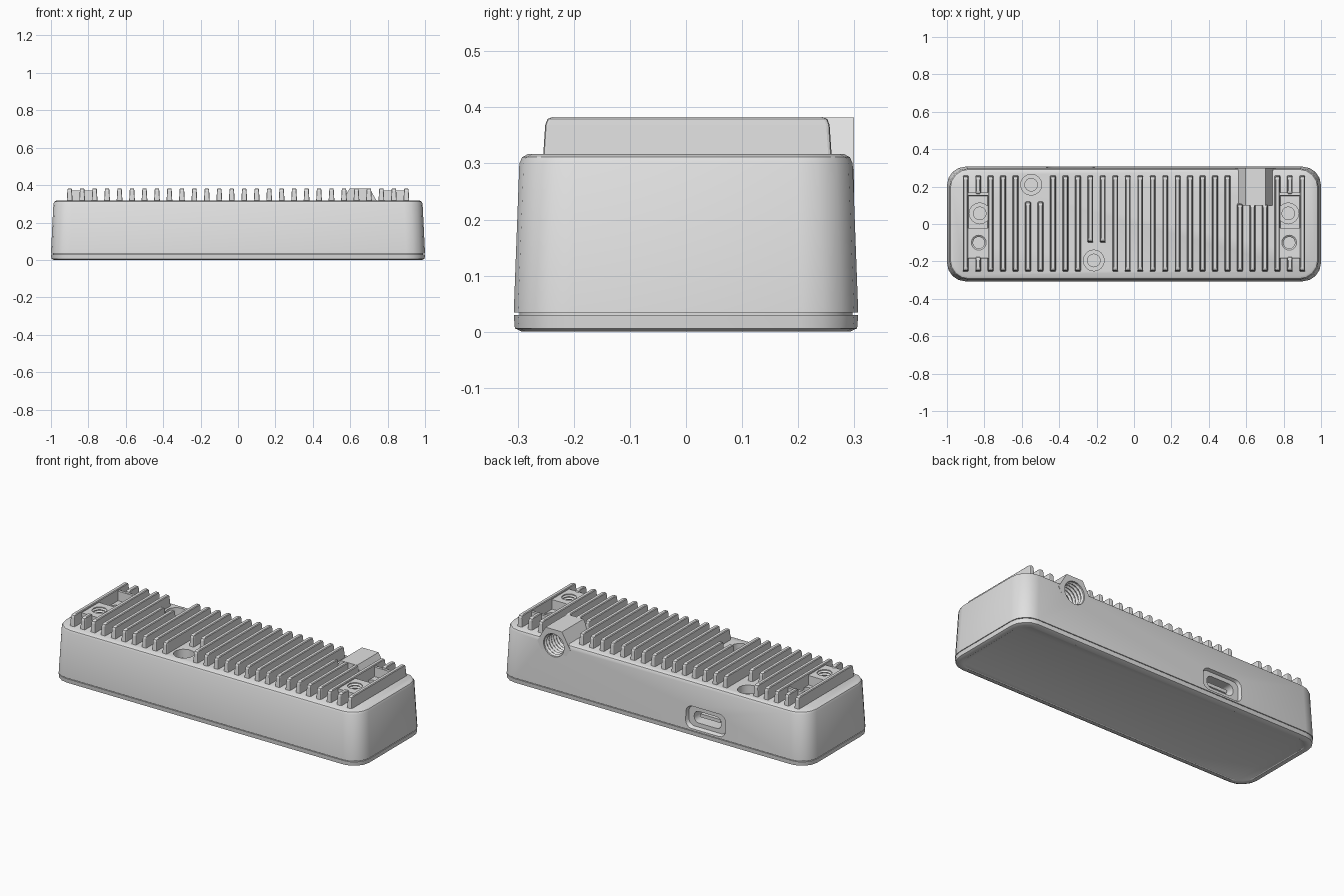
import bpy
import bmesh
import math
from mathutils import Matrix

old = bpy.data.objects.get("Cube")
if old:
    bpy.data.objects.remove(old, do_unlink=True)

# One plain metal colour
metal = bpy.data.materials.new("light_grey_metal")
metal.use_nodes = True
colour = (0.75, 0.75, 0.75, 1)
metal.diffuse_color = colour
metal.node_tree.nodes["Principled BSDF"].inputs["Base Color"].default_value = colour

TOP = 0.317        # top of the case
FIN_TOP = 0.383    # top of the cooling fins
PITCH = 1.8 / 27   # fin spacing
TO_BACK = Matrix.Rotation(-math.pi / 2, 4, "X")  # local z points to the back


def make(name, bm, matrix=Matrix()):
    bmesh.ops.recalc_face_normals(bm, faces=bm.faces)
    mesh = bpy.data.meshes.new(name)
    bm.to_mesh(mesh)
    bm.free()
    mesh.transform(matrix)
    mesh.materials.append(metal)
    obj = bpy.data.objects.new(name, mesh)
    bpy.context.collection.objects.link(obj)
    return obj


def loft(name, sections, segs=4, matrix=Matrix()):
    """Stack rounded rectangles given as (z, half x, half y, radius)."""
    bm = bmesh.new()
    rings = []
    for z, hx, hy, r in sections:
        ring = []
        for q, (sx, sy) in enumerate(((1, 1), (-1, 1), (-1, -1), (1, -1))):
            for k in range(segs + 1):
                a = (q + k / segs) * math.pi / 2
                ring.append(bm.verts.new((sx * (hx - r) + r * math.cos(a),
                                          sy * (hy - r) + r * math.sin(a), z)))
        rings.append(ring)
    n = len(rings[0])
    for low, high in zip(rings, rings[1:]):
        for i in range(n):
            j = (i + 1) % n
            bm.faces.new((low[i], low[j], high[j], high[i]))
    bm.faces.new(rings[0])
    bm.faces.new(rings[-1])
    return make(name, bm, matrix)


def cylinder(name, r, depth, matrix, sides=16):
    """Cylinder running from local z = 0 to z = depth."""
    bm = bmesh.new()
    bmesh.ops.create_cone(bm, cap_ends=True, segments=sides, radius1=r,
                          radius2=r, depth=depth,
                          matrix=Matrix.Translation((0, 0, depth / 2)))
    return make(name, bm, matrix)


def block(name, x, y0, y1, z0, z1, half):
    place = Matrix.Translation((x, (y0 + y1) / 2, 0))
    hy = (y1 - y0) / 2
    return loft(name, [(z0, half, hy, 0.004), (z1, half, hy - 0.002, 0.004)],
                1, place)


def cut(targets, cutter):
    cutter.hide_render = True
    for obj in targets:
        mod = obj.modifiers.new("cut", "BOOLEAN")
        mod.operation = "DIFFERENCE"
        mod.solver = "EXACT"
        mod.object = cutter
        bpy.context.view_layer.objects.active = obj
        bpy.ops.object.modifier_apply(modifier=mod.name)
    bpy.data.objects.remove(cutter, do_unlink=True)


def smooth(obj):
    bpy.ops.object.select_all(action="DESELECT")
    obj.select_set(True)
    bpy.context.view_layer.objects.active = obj
    bpy.ops.object.shade_smooth_by_angle(angle=math.radians(30))


def threads(name, r, step, count, matrix):
    """Ridged rings lining a tapped hole, going down local z."""
    bm = bmesh.new()
    sides = 16
    for t in range(count):
        loops = []
        for rad, dz in ((r + 0.002, 0), (r - 0.009, step / 2), (r + 0.002, step)):
            loops.append([bm.verts.new((rad * math.cos(2 * math.pi * k / sides),
                                        rad * math.sin(2 * math.pi * k / sides),
                                        -t * step - dz)) for k in range(sides)])
        for a, b in ((0, 1), (1, 2), (2, 0)):
            for k in range(sides):
                m = (k + 1) % sides
                bm.faces.new((loops[a][k], loops[a][m], loops[b][m], loops[b][k]))
    return make(name, bm, matrix)


# Base plate with a recessed underside panel and a seam above it
base = loft("base_plate", [
    (0.003, 0.962, 0.269, 0.08), (0, 0.966, 0.273, 0.08),
    (0, 0.985, 0.292, 0.09), (0.006, 0.998, 0.305, 0.1),
    (0.030, 1.0, 0.307, 0.1), (0.030, 0.99, 0.297, 0.1),
    (0.040, 0.99, 0.297, 0.1)])
smooth(base)

# Main case, drafted towards the top with a rounded upper edge
case = loft("case", [
    (0.034, 1.0, 0.307, 0.1), (0.300, 0.987, 0.297, 0.1),
    (0.311, 0.982, 0.292, 0.1), (TOP, 0.971, 0.281, 0.095)])

# Counterbored screw wells
for x, y in ((-0.55, 0.21), (-0.215, -0.195), (-0.825, 0.057), (0.825, 0.057)):
    cut([case], cylinder("well_cutter", 0.056, 0.2,
                         Matrix.Translation((x, y, TOP - 0.05))))
    cut([case], cylinder("screw_cutter", 0.034, 0.2,
                         Matrix.Translation((x, y, TOP - 0.15))))

# Cooling fins, shortened around wells and the mount
for i in range(28):
    x = -0.9 + i * PITCH
    spans = [(-0.255, 0.26)]
    if i in (1, 26):
        spans = [(-0.255, -0.17), (0.155, 0.26)]
    elif i in (5, 6):
        spans = [(-0.255, 0.12)]
    elif i in (10, 11):
        spans = [(-0.10, 0.26)]
    elif i in (22, 23, 24):
        spans = [(-0.255, 0.11)]
    for y0, y1 in spans:
        hy = (y1 - y0) / 2
        loft("cooling_fin", [
            (TOP - 0.01, 0.016, hy, 0.006), (0.368, 0.0125, hy - 0.004, 0.006),
            (0.379, 0.0115, hy - 0.008, 0.006), (FIN_TOP, 0.008, hy - 0.018, 0.005)],
            2, Matrix.Translation((x, (y0 + y1) / 2, 0)))

# End bosses with tapped holes and a thin wall behind each screw well
for side in (-1, 1):
    x = side * 0.83
    boss = block("end_boss", x, -0.185, -0.02, TOP - 0.01, 0.372, 0.062)
    block("end_wall", x, 0.15, 0.17, TOP - 0.01, 0.372, 0.062)
    hole = Matrix.Translation((x, -0.1, 0.24))
    cut([case, boss], cylinder("tap_cutter", 0.04, 0.2, hole))
    threads("boss_thread", 0.04, 0.016, 7, Matrix.Translation((x, -0.1, 0.368)))

# Hexagonal mount on the back with a tapped hole
spin = Matrix.Rotation(math.pi / 6, 4, "Z")
hex_mount = cylinder("hex_mount", 0.107, 0.2,
                     Matrix.Translation((0.65, 0.099, 0.289)) @ TO_BACK @ spin, 6)
cut([case, hex_mount], cylinder("mount_cutter", 0.067, 0.25,
                                Matrix.Translation((0.65, 0.14, 0.289)) @ TO_BACK, 20))
threads("mount_thread", 0.067, 0.022, 6,
        Matrix.Translation((0.65, 0.292, 0.289)) @ TO_BACK)

# Recessed cable port on the back
port = Matrix.Translation((-0.34, 0, 0.11)) @ TO_BACK
cut([case], loft("port_recess_cutter", [(0.284, 0.122, 0.058, 0.035),
                                        (0.34, 0.14, 0.076, 0.045)], 4, port))
cut([case], loft("port_cutter", [(0.17, 0.088, 0.034, 0.03),
                                 (0.34, 0.088, 0.034, 0.03)], 4, port))
loft("port_tongue", [(0.16, 0.066, 0.010, 0.004),
                     (0.26, 0.066, 0.010, 0.004)], 2, port)

smooth(case)
